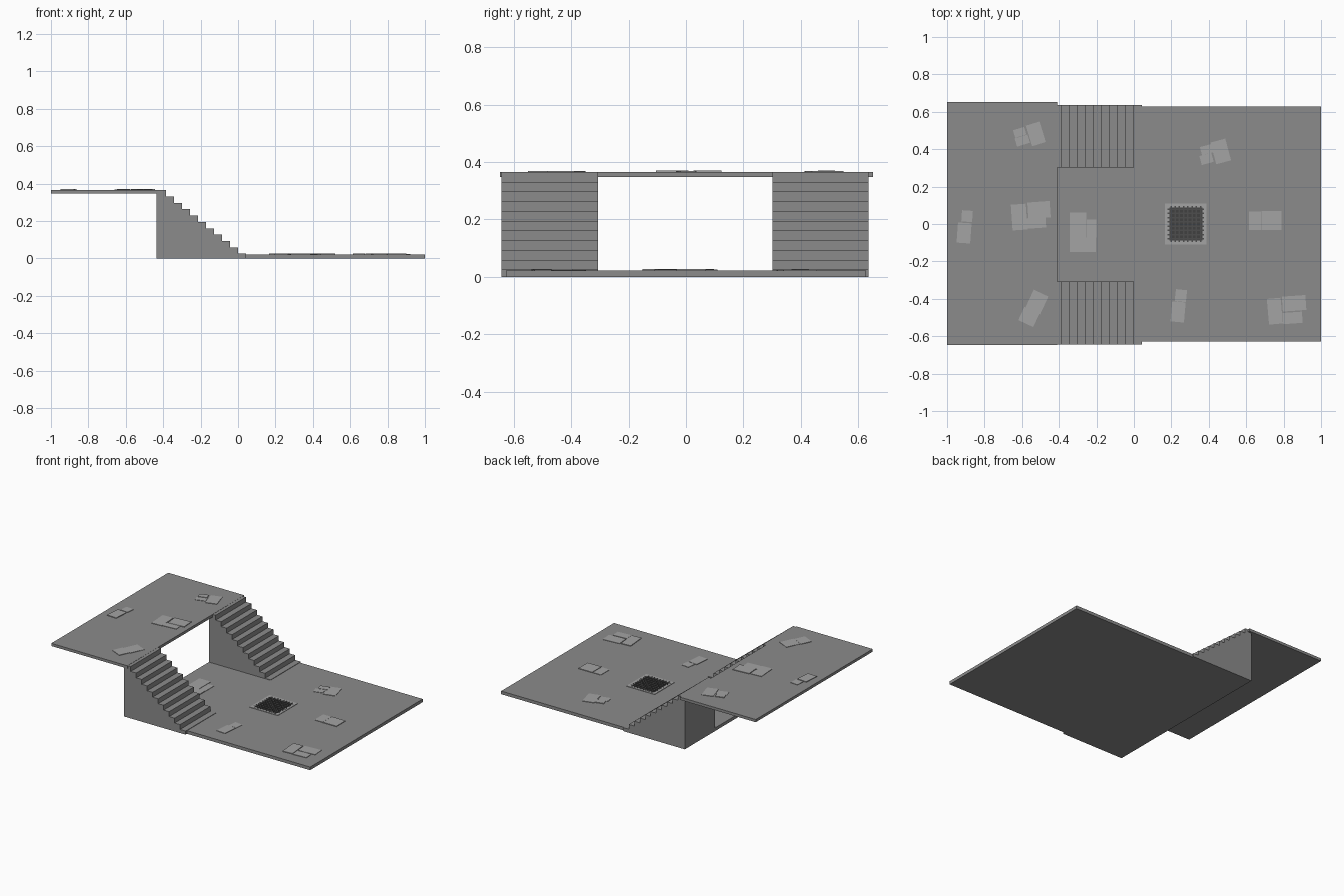
import bpy, bmesh, math
from mathutils import Matrix

if "Cube" in bpy.data.objects:
    bpy.data.objects.remove(bpy.data.objects["Cube"])

STONE = (0.26, 0.26, 0.26)
SLAB = (0.37, 0.37, 0.37)
DARK = (0.05, 0.05, 0.05)
BAR = (0.075, 0.075, 0.075)


def add_boxes(name, boxes, color):
    """One object from boxes given as (cx, cy, z0, z1, width, depth, degrees)."""
    bm = bmesh.new()
    for cx, cy, z0, z1, w, d, a in boxes:
        m = (Matrix.Translation((cx, cy, (z0 + z1) / 2))
             @ Matrix.Rotation(math.radians(a), 4, 'Z')
             @ Matrix.Diagonal((w, d, z1 - z0, 1)))
        bmesh.ops.create_cube(bm, size=1, matrix=m)
    return finish(name, bm, color)


def finish(name, bm, color):
    me = bpy.data.meshes.new(name)
    bm.to_mesh(me)
    bm.free()
    ob = bpy.data.objects.new(name, me)
    bpy.context.collection.objects.link(ob)
    mat = bpy.data.materials.new(name + "_grey")
    mat.diffuse_color = (*color, 1)
    mat.use_nodes = True
    mat.node_tree.nodes["Principled BSDF"].inputs["Base Color"].default_value = mat.diffuse_color
    me.materials.append(mat)
    return ob


LOW, HIGH = 0.022, 0.366      # walking surfaces
BACK = -0.437                 # rear end of stairs and lower floor

# Floors
add_boxes("lower_floor", [((1 + BACK) / 2, 0, 0, LOW, 1 - BACK, 1.254, 0)], STONE)
add_boxes("upper_floor", [(-0.704, 0.002, 0.347, HIGH, 0.592, 1.30, 0)], STONE)


# Solid stair flights: stepped profile extruded along y
def stairs(name, y0, y1, steps=11, run=0.0427, rise=0.034):
    prof = [(0.042, 0), (0.042, 0.025)]
    for i in range(1, steps):
        x = 0.042 - run * i
        prof += [(x, 0.025 + rise * (i - 1)), (x, 0.025 + rise * i)]
    prof += [(-0.408, 0.365), (-0.408, 0.347), (BACK, 0.347), (BACK, 0)]
    bm = bmesh.new()
    face = bm.faces.new([bm.verts.new((x, y0, z)) for x, z in prof])
    ext = bmesh.ops.extrude_face_region(bm, geom=[face])
    verts = [v for v in ext["geom"] if isinstance(v, bmesh.types.BMVert)]
    bmesh.ops.translate(bm, verts=verts, vec=(0, y1 - y0, 0))
    bmesh.ops.recalc_face_normals(bm, faces=bm.faces)
    finish(name, bm, STONE)


stairs("front_stairs", -0.643, -0.307)
stairs("back_stairs", 0.301, 0.637)

# Raised paving slabs: (x, y, width, depth, degrees)
upper = [
    (-0.525, 0.482, 0.078, 0.115, 17), (-0.612, 0.490, 0.062, 0.042, 17),
    (-0.598, 0.446, 0.072, 0.046, 17),
    (-0.615, 0.037, 0.080, 0.138, 4), (-0.508, 0.075, 0.122, 0.088, 4),
    (-0.522, 0.006, 0.104, 0.056, 4),
    (-0.893, 0.042, 0.058, 0.060, -4), (-0.909, -0.048, 0.073, 0.108, -4),
    (-0.519, -0.417, 0.088, 0.105, -25), (-0.563, -0.497, 0.088, 0.078, -25)]
lower = [
    (-0.298, -0.005, 0.090, 0.132, 0), (-0.272, -0.112, 0.140, 0.078, 0),
    (-0.226, -0.024, 0.050, 0.094, 0),
    (0.464, 0.388, 0.082, 0.120, 15), (0.390, 0.398, 0.066, 0.045, 15),
    (0.388, 0.348, 0.066, 0.050, 15),
    (0.648, 0.018, 0.064, 0.098, 0), (0.736, 0.018, 0.106, 0.102, 0),
    (0.251, -0.383, 0.060, 0.064, -6), (0.236, -0.470, 0.072, 0.108, -5),
    (0.753, -0.466, 0.074, 0.138, 5), (0.856, -0.424, 0.126, 0.080, 4),
    (0.848, -0.502, 0.104, 0.060, 4)]
for name, tiles, z in (("upper_slabs", upper, HIGH), ("lower_slabs", lower, LOW)):
    add_boxes(name, [(x, y, z - 0.008, z + (0.003, 0.0045, 0.0025)[i % 3], w, d, a)
                     for i, (x, y, w, d, a) in enumerate(tiles)], SLAB)

# Drain: square rim, dark bed and crossed bars
gx, half, rim = 0.277, 0.11, 0.022
mid = half - rim / 2
z0, z1 = LOW - 0.008, LOW + 0.003
add_boxes("drain_rim",
          [(gx + s * mid, 0, z0, z1, rim, 2 * half, 0) for s in (-1, 1)]
          + [(gx, s * mid, z0, z1, 2 * (half - rim), rim, 0) for s in (-1, 1)], SLAB)
add_boxes("drain_bed", [(gx, 0, z0, LOW + 0.0008, 0.176, 0.176, 0)], DARK)
offs = [(i - 3.5) * 0.0225 for i in range(8)]
add_boxes("drain_bars",
          [(gx + o, 0, LOW, LOW + 0.005, 0.008, 0.194, 0) for o in offs]
          + [(gx, o, LOW, LOW + 0.004, 0.194, 0.008, 0) for o in offs], BAR)
